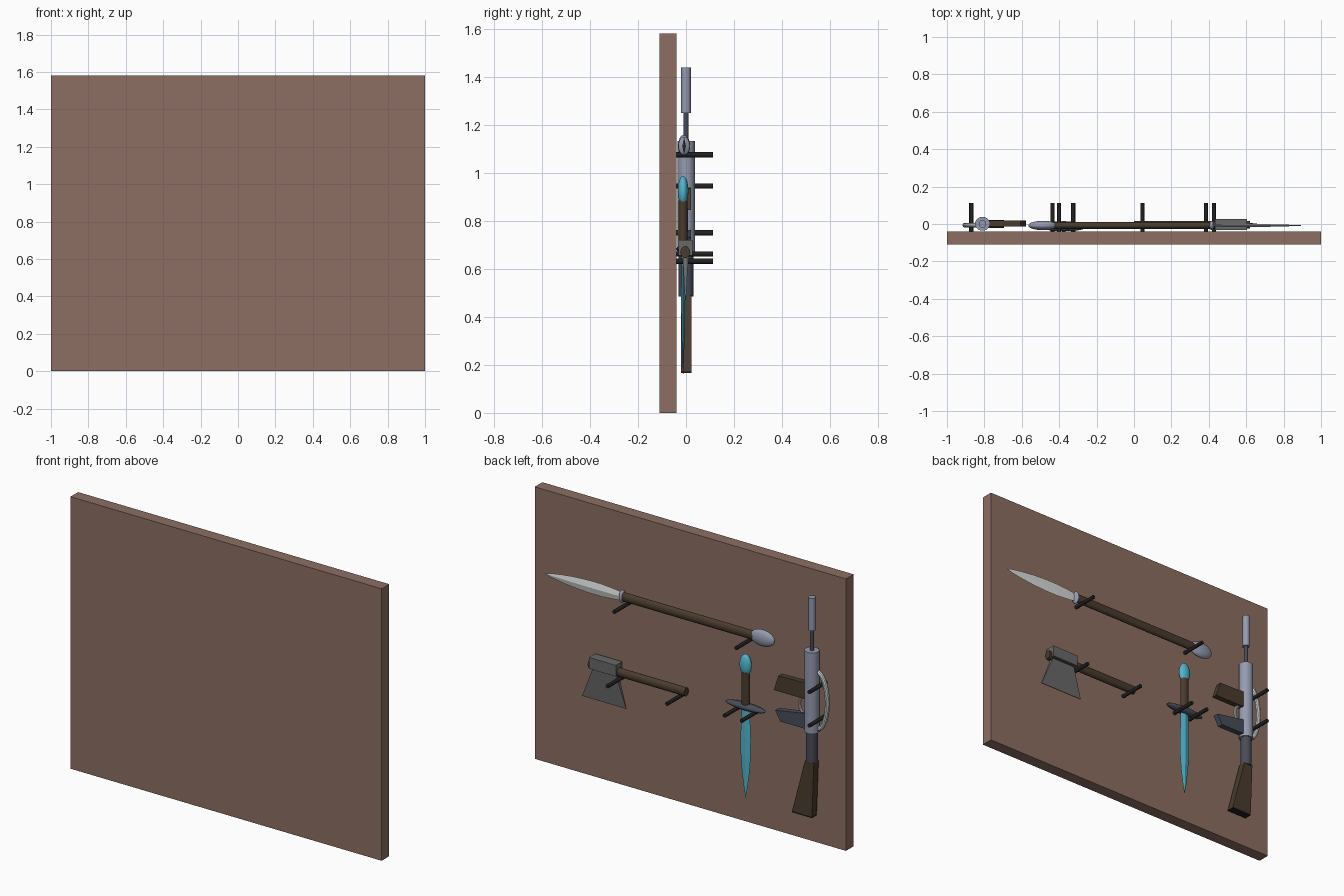
import bpy, bmesh, math
from mathutils import Vector, Matrix

if "Cube" in bpy.data.objects:
    bpy.data.objects.remove(bpy.data.objects["Cube"])

def mat(name, c):
    m = bpy.data.materials.new(name)
    m.diffuse_color = (*c, 1)
    m.use_nodes = True
    m.node_tree.nodes["Principled BSDF"].inputs["Base Color"].default_value = m.diffuse_color
    return m

BOARD = mat("board brown", (0.266, 0.156, 0.125))
WOOD = mat("dark wood", (0.069, 0.044, 0.027))
BLACK = mat("black", (0.015, 0.015, 0.015))
STEEL = mat("blue steel", (0.30, 0.33, 0.44))
SLATE = mat("dark slate", (0.065, 0.073, 0.10))
WHITE = mat("pale metal", (0.70, 0.72, 0.72))
CYAN = mat("cyan", (0.08, 0.47, 0.62))
GREY = mat("axe grey", (0.14, 0.14, 0.14))

def finish(name, bm, m, smooth=False):
    bmesh.ops.recalc_face_normals(bm, faces=bm.faces[:])
    me = bpy.data.meshes.new(name)
    bm.to_mesh(me)
    bm.free()
    me.materials.append(m)
    o = bpy.data.objects.new(name, me)
    bpy.context.collection.objects.link(o)
    if smooth:
        bpy.ops.object.select_all(action='DESELECT')
        o.select_set(True)
        bpy.context.view_layer.objects.active = o
        bpy.ops.object.shade_smooth_by_angle(angle=math.radians(35))
    return o

def loft(name, rings, m, smooth=False):
    # skin a list of equal-length point rings and cap the ends
    bm = bmesh.new()
    vs = [[bm.verts.new(p) for p in r] for r in rings]
    n = len(vs[0])
    for a, b in zip(vs, vs[1:]):
        for i in range(n):
            j = (i + 1) % n
            bm.faces.new((a[i], a[j], b[j], b[i]))
    bm.faces.new(vs[0])
    bm.faces.new(vs[-1])
    return finish(name, bm, m, smooth)

def box(name, x, y, z, m):
    ring = lambda h: [(x[0], y[0], h), (x[1], y[0], h), (x[1], y[1], h), (x[0], y[1], h)]
    return loft(name, [ring(z[0]), ring(z[1])], m)

def rod(name, p, q, r, m, r2=None, n=24):
    # cylinder from p to q along one axis; r, r2 are the two cross radii
    p, q = Vector(p), Vector(q)
    d = (q - p).normalized()
    u = Vector((0, 1, 0)) if abs(d.y) < 0.5 else Vector((1, 0, 0))
    w = d.cross(u)
    r2 = r2 or r
    ring = [u * r * math.cos(i * math.tau / n) + w * r2 * math.sin(i * math.tau / n) for i in range(n)]
    return loft(name, [[p + v for v in ring], [q + v for v in ring]], m, True)

def ellipsoid(name, c, r, m):
    bm = bmesh.new()
    bmesh.ops.create_uvsphere(bm, u_segments=28, v_segments=16, radius=1,
                              matrix=Matrix.Translation(c) @ Matrix.Diagonal((*r, 1)))
    return finish(name, bm, m, True)

def plate(name, pts, y, m):
    # polygon in the xz plane extruded over y
    return loft(name, [[(a, y[0], b) for a, b in pts], [(a, y[1], b) for a, b in pts]], m)

def blade(name, prof, c, axis, half_t, m):
    # diamond section blade; prof holds (position along axis, half width)
    wmax = max(w for _, w in prof)
    rings = []
    for t, w in prof:
        h = half_t * w / wmax
        if axis == 'x':
            rings.append([(t, c[1], c[2] - w), (t, c[1] + h, c[2]), (t, c[1], c[2] + w), (t, c[1] - h, c[2])])
        else:
            rings.append([(c[0] - w, c[1], t), (c[0], c[1] + h, t), (c[0] + w, c[1], t), (c[0], c[1] - h, t)])
    return loft(name, rings, m)

def arc(name, c, rx, rz, a0, a1, r, m, n=24, k=10):
    # tube bent along part of an ellipse in the xz plane
    rings = []
    for i in range(n + 1):
        a = math.radians(a0 + (a1 - a0) * i / n)
        p = Vector((c[0] + rx * math.cos(a), c[1], c[2] + rz * math.sin(a)))
        nrm = Vector((math.cos(a) / rx, 0, math.sin(a) / rz)).normalized()
        rings.append([p + nrm * r * math.cos(j * math.tau / k) + Vector((0, r, 0)) * math.sin(j * math.tau / k)
                      for j in range(k)])
    return loft(name, rings, m, True)

# backing board and pegs
box("board", (-1, 1), (-0.11, -0.04), (0, 1.58), BOARD)
pegs = [(-0.4, 1.075), (0.385, 1.075), (0.045, 0.632), (0.427, 0.632),
        (-0.325, 0.662), (-0.435, 0.662), (-0.87, 0.945), (-0.87, 0.75)]
for x, z in pegs:
    rod("peg", (x, -0.045, z), (x, 0.112, z), 0.011, BLACK, n=12)

# spear
sy, sz = -0.008, 1.112
rod("spear_shaft", (-0.46, sy, sz), (0.42, sy, sz), 0.018, WOOD, 0.026)
ellipsoid("spear_pommel", (-0.487, sy, sz), (0.078, 0.025, 0.047), STEEL)
ellipsoid("spear_collar", (0.415, sy, sz), (0.014, 0.024, 0.038), STEEL)
blade("spear_blade", [(0.415, 0.024), (0.47, 0.031), (0.55, 0.037), (0.63, 0.037), (0.72, 0.032),
                      (0.80, 0.023), (0.87, 0.012), (0.912, 0.001)], (0, sy, sz), 'x', 0.008, WHITE)

# axe
rod("axe_handle", (0.0, -0.003, 0.67), (0.62, -0.003, 0.67), 0.02, WOOD, 0.025)
box("axe_head", (0.432, 0.605), (-0.031, 0.027), (0.655, 0.72), GREY)
loft("axe_blade", [[(0.445, -0.014, 0.66), (0.59, -0.014, 0.66), (0.59, 0.01, 0.66), (0.445, 0.01, 0.66)],
                   [(0.385, -0.004, 0.47), (0.668, -0.004, 0.47), (0.668, 0, 0.47), (0.385, 0, 0.47)]], GREY)

# dagger
dx, dy = -0.375, -0.012
ellipsoid("dagger_pommel", (dx, dy, 0.925), (0.036, 0.022, 0.062), CYAN)
rod("dagger_grip", (dx, dy, 0.68), (dx, dy, 0.885), 0.019, WOOD, 0.025)
ellipsoid("dagger_guard", (dx, dy, 0.683), (0.128, 0.027, 0.02), SLATE)
blade("dagger_blade", [(0.69, 0.026), (0.6, 0.029), (0.5, 0.033), (0.4, 0.032), (0.3, 0.024),
                       (0.22, 0.013), (0.155, 0.001)], (dx, dy, 0), 'z', 0.008, CYAN)

# rifle, standing upright
rx = -0.81
rod("rifle_muzzle", (rx, 0, 1.25), (rx, 0, 1.44), 0.02, STEEL)
rod("rifle_barrel", (rx, 0, 1.12), (rx, 0, 1.26), 0.011, SLATE)
rod("rifle_receiver", (rx, 0.001, 0.66), (rx, 0.001, 1.132), 0.037, STEEL, 0.04)
rod("rifle_rear_body", (rx, 0, 0.485), (rx, 0, 0.67), 0.031, SLATE, 0.031)
plate("rifle_stock", [(-0.837, 0.49), (-0.78, 0.49), (-0.697, 0.175), (-0.825, 0.175)], (-0.021, 0.022), WOOD)
plate("rifle_butt_plate", [(-0.825, 0.175), (-0.697, 0.175), (-0.695, 0.167), (-0.825, 0.167)], (-0.021, 0.022), BLACK)
plate("rifle_foregrip", [(-0.81, 0.845), (-0.578, 0.845), (-0.607, 0.935), (-0.81, 0.94)], (-0.014, 0.02), WOOD)
plate("rifle_pistol_grip", [(-0.81, 0.673), (-0.62, 0.673), (-0.587, 0.73), (-0.81, 0.767)], (-0.014, 0.02), SLATE)
arc("rifle_carry_loop", (-0.84, -0.006, 0.845), 0.064, 0.165, 80, 280, 0.013, WHITE)
arc("rifle_trigger", (-0.775, 0, 0.80), 0.045, 0.055, -90, 90, 0.008, WHITE, n=14)
